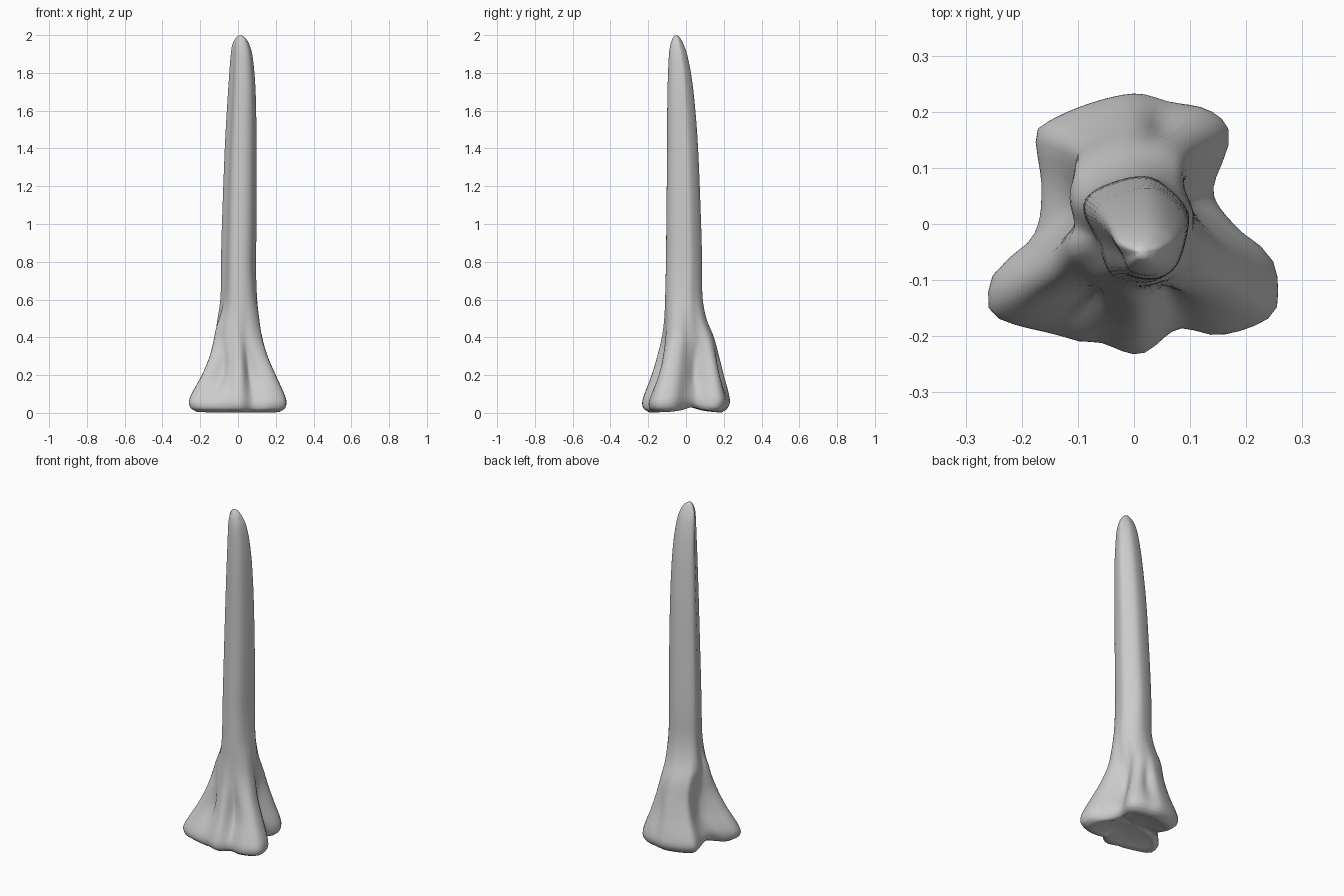
import bpy, bmesh, math
from mathutils import Vector

if "Cube" in bpy.data.objects:
    bpy.data.objects.remove(bpy.data.objects["Cube"])

N = 72      # points around each ring
SUB = 4     # rings between profile rows

# outlines seen from above
FOOT = [(.258, -.11), (.243, -.055), (.185, -.005), (.145, .06), (.17, .14), (.165, .18),
        (.125, .208), (.06, .223), (0, .233), (-.08, .215), (-.155, .182), (-.175, .155),
        (-.166, .07), (-.18, -.02), (-.245, -.08), (-.26, -.13), (-.24, -.17), (-.11, -.21),
        (-.06, -.212), (.012, -.232), (.08, -.19), (.155, -.2), (.245, -.165)]
SHAFT = [(.105, 0), (.1, .04), (.05, .085), (0, .09), (-.07, .065), (-.09, .03),
         (-.062, -.03), (-.035, -.09), (.03, -.105), (.08, -.075)]

# height, x min, x max, y min, y max, foot influence
ROWS = [(.012, -.235, .235, -.21, .205, 1), (.025, -.252, .25, -.226, .22, 1),
        (.055, -.26, .257, -.232, .232, 1), (.1, -.245, .245, -.22, .227, 1),
        (.2, -.192, .2, -.182, .2, 1), (.3, -.15, .157, -.152, .175, .9),
        (.4, -.126, .128, -.128, .148, .6), (.5, -.108, .112, -.115, .108, .3),
        (.62, -.092, .1, -.11, .087, .08), (.8, -.09, .095, -.106, .085, 0),
        (1.0, -.085, .098, -.104, .08, 0), (1.4, -.07, .098, -.1, .064, 0),
        (1.65, -.056, .095, -.099, .045, 0), (1.8, -.046, .087, -.095, .026, 0),
        (1.9, -.038, .075, -.09, .005, 0), (1.95, -.03, .06, -.082, -.013, 0),
        (1.98, -.016, .044, -.072, -.028, 0), (1.996, .0, .025, -.062, -.04, 0)]


def spline(a, b, c, d, t):
    return tuple(.5 * (2*q + (r - p)*t + (2*p - 5*q + 4*r - s)*t*t + (3*q - p - 3*r + s)*t**3)
                 for p, q, r, s in zip(a, b, c, d))


def polar(points):
    """Radius of a smooth closed outline at N even angles."""
    n = len(points)
    fine = []
    for i in range(n):
        for k in range(12):
            x, y = spline(*(points[(i + j) % n] for j in (-1, 0, 1, 2)), k / 12)
            fine.append((math.atan2(y, x) % math.tau, math.hypot(x, y)))
    fine.sort()
    fine = [(fine[-1][0] - math.tau, fine[-1][1])] + fine + [(fine[0][0] + math.tau, fine[0][1])]
    out = []
    for i in range(N):
        a = math.tau * i / N
        for (a0, r0), (a1, r1) in zip(fine, fine[1:]):
            if a0 <= a <= a1:
                out.append(r0 + (r1 - r0) * (a - a0) / max(a1 - a0, 1e-9))
                break
    return out


def bump(v, width):
    return math.exp(-(v / width) ** 2)


def angle_gap(a, degrees):
    return (math.degrees(a) - degrees + 180) % 360 - 180


foot, shaft = polar(FOOT), polar(SHAFT)
# grooves between the roots: angle, width, depth
GROOVES = [(-125, 14, .2), (-62, 13, .16), (18, 18, .14), (170, 18, .1), (72, 10, .1)]


def ring(z, x0, x1, y0, y1, w):
    pts = []
    for i in range(N):
        a = math.tau * i / N
        r = foot[i] / .24 * w + shaft[i] / .095 * (1 - w)
        for g, width, depth in GROOVES:
            r *= 1 - depth * bump(angle_gap(a, g), width) * bump(z - .22, .12)
        pts.append((r * math.cos(a), r * math.sin(a)))
    xs, ys = zip(*pts)
    fx, fy = (x1 - x0) / (max(xs) - min(xs)), (y1 - y0) / (max(ys) - min(ys))
    out = []
    for i, (x, y) in enumerate(pts):
        # underside lifts between the front and back roots
        a = math.tau * i / N
        lift = .03 * (bump(angle_gap(a, 15), 24) + bump(angle_gap(a, 172), 24)) * max(0, 1 - z / .2)
        out.append(Vector((x0 + (x - min(xs)) * fx, y0 + (y - min(ys)) * fy, z + lift)))
    return out


# ring stack from the underside to the tip
rows = []
for i in range(len(ROWS) - 1):
    four = [ROWS[min(max(i + j, 0), len(ROWS) - 1)] for j in (-1, 0, 1, 2)]
    rows += [spline(*four, k / SUB) for k in range(SUB)]
rings = [ring(*r) for r in rows + [ROWS[-1]]]

# slightly hollow underside
under = []
for s, h in ((.25, .035), (.55, .028), (.8, .01), (.93, .003)):
    under.append([Vector((p.x * s, p.y * s, h + (p.z - .012) * s)) for p in rings[0]])
rings = under + rings

bm = bmesh.new()
loops = [[bm.verts.new(p) for p in r] for r in rings]
for lo, hi in zip(loops, loops[1:]):
    for i in range(N):
        j = (i + 1) % N
        bm.faces.new((lo[i], lo[j], hi[j], hi[i]))
for loop, centre in ((loops[0], (0, 0, .038)), (loops[-1], (.012, -.051, 2.0))):
    c = bm.verts.new(centre)
    for i in range(N):
        bm.faces.new((loop[i], loop[(i + 1) % N], c))
bmesh.ops.recalc_face_normals(bm, faces=bm.faces)
for f in bm.faces:
    f.smooth = True
mesh = bpy.data.meshes.new("rooted_spike")
bm.to_mesh(mesh)
bm.free()
bpy.context.collection.objects.link(bpy.data.objects.new("rooted_spike", mesh))
